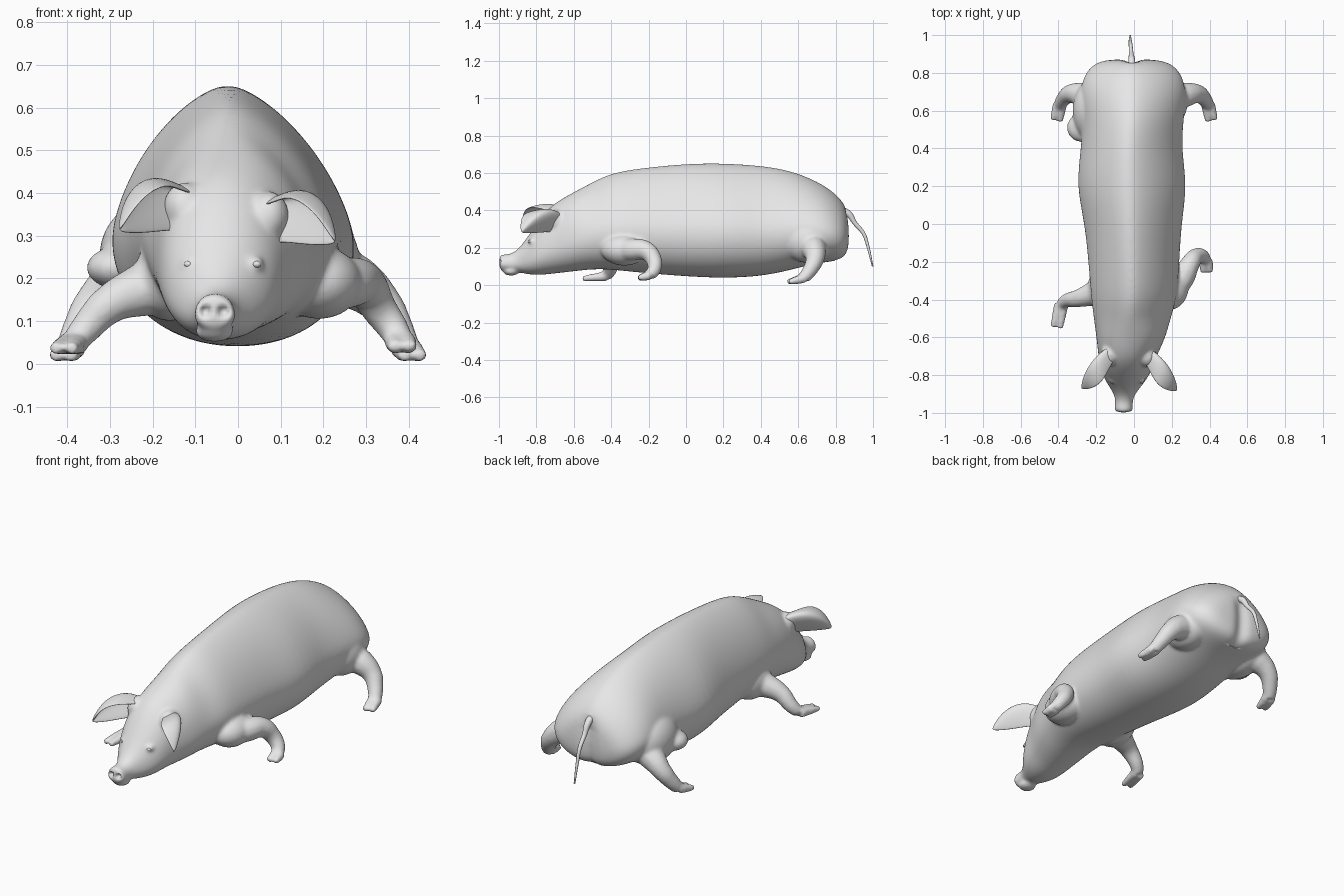
import bpy, math
from mathutils import Vector

cube = bpy.data.objects.get("Cube")
if cube:
    bpy.data.objects.remove(cube)

grey = bpy.data.materials.new("plain_grey")
grey.use_nodes = True
grey.diffuse_color = (0.8, 0.8, 0.8, 1)
grey.node_tree.nodes["Principled BSDF"].inputs["Base Color"].default_value = grey.diffuse_color


def link(name, data):
    ob = bpy.data.objects.new(name, data)
    bpy.context.scene.collection.objects.link(ob)
    return ob


def activate(*obs):
    bpy.ops.object.select_all(action='DESELECT')
    for ob in obs:
        ob.select_set(True)
    bpy.context.view_layer.objects.active = obs[0]


def mesh(name, verts, faces):
    me = bpy.data.meshes.new(name)
    me.from_pydata(verts, [], faces)
    return link(name, me)


def bake(ob):
    activate(ob)
    for mod in list(ob.modifiers):
        bpy.ops.object.modifier_apply(modifier=mod.name)


def finish(ob):
    activate(ob)
    ob.data.materials.clear()
    ob.data.materials.append(grey)
    bpy.ops.object.shade_smooth()


def tube(name, pts):
    """Tapered limb through points of (x, y, z, radius)."""
    cu = bpy.data.curves.new(name, 'CURVE')
    cu.dimensions = '3D'
    cu.bevel_depth = 1
    cu.bevel_resolution = 4
    cu.use_fill_caps = True
    sp = cu.splines.new('BEZIER')
    sp.bezier_points.add(len(pts) - 1)
    for bp, p in zip(sp.bezier_points, pts):
        bp.co = p[:3]
        bp.radius = p[3]
    for bp in sp.bezier_points:
        bp.handle_left_type = bp.handle_right_type = 'AUTO'
    ob = link(name, cu)
    activate(ob)
    bpy.ops.object.convert(target='MESH')
    return bpy.context.view_layer.objects.active


def ball(name, loc, scale):
    bpy.ops.mesh.primitive_uv_sphere_add(segments=32, ring_count=20, location=loc)
    ob = bpy.context.object
    ob.name = name
    ob.scale = scale
    activate(ob)
    bpy.ops.object.transform_apply(location=True, rotation=True, scale=True)
    return ob


# Torso and head: stations of y, centre x, half width, bottom, top
STATIONS = [
    (-1.0, -.055, .048, .08, .166), (-.975, -.055, .05, .078, .165),
    (-.94, -.053, .045, .078, .166), (-.9, -.05, .056, .072, .19),
    (-.86, -.047, .086, .06, .24), (-.81, -.043, .12, .054, .315),
    (-.76, -.04, .14, .055, .385), (-.7, -.035, .155, .062, .445),
    (-.6, -.015, .185, .073, .5), (-.5, -.01, .205, .085, .555),
    (-.4, 0, .228, .083, .605), (-.25, 0, .24, .065, .63),
    (0, -.005, .257, .045, .656), (.2, -.012, .298, .035, .658),
    (.4, -.015, .268, .045, .645), (.55, -.005, .27, .077, .62),
    (.68, -.005, .285, .112, .57), (.77, -.005, .27, .125, .517),
    (.835, -.005, .228, .135, .457), (.875, -.01, .15, .18, .38)]
N = 24
verts, faces = [], []
for y, cx, w, lo, hi in STATIONS:
    mid = lo + .4 * (hi - lo)
    head = y < -.55
    for i in range(N):
        a = math.tau * i / N
        c, s = math.cos(a), math.sin(a)
        e = 2 / (2.1 if head or s < 0 else 1.55)
        x = cx + math.copysign(abs(c) ** e, c) * w
        z = mid + math.copysign(abs(s) ** e, s) * (hi - mid if s > 0 else mid - lo)
        verts.append((x - (0 if head else .04 * (z - mid)), y, z))
for r in range(len(STATIONS) - 1):
    for i in range(N):
        j = (i + 1) % N
        faces.append((r * N + i, r * N + j, r * N + N + j, r * N + N + i))
last = len(verts) - N
faces += [tuple(reversed(range(N))), tuple(range(last, last + N))]
body = mesh("body", verts, faces)
body.modifiers.new("round", 'SUBSURF').levels = 2
bake(body)
parts = [body]

# Lower jaw, shoulders, haunches and ear roots
for name, loc, size in (
        ("lower_lip", (-.055, -.935, .075), (.046, .045, .024)),
        ("left_shoulder", (.19, -.33, .19), (.1, .125, .085)),
        ("right_shoulder", (-.16, -.34, .2), (.085, .125, .1)),
        ("left_haunch", (.18, .65, .24), (.105, .14, .12)),
        ("right_haunch", (-.21, .6, .25), (.115, .17, .13)),
        ("right_knee", (-.28, .51, .225), (.075, .075, .05)),
        ("left_ear_root", (.07, -.7, .345), (.05, .06, .06)),
        ("right_ear_root", (-.125, -.69, .365), (.05, .06, .06))):
    parts.append(ball(name, loc, size))


# Legs, each ending in two cloven toes
def leg(name, pts, toe):
    parts.append(tube(name, pts))
    ankle, toe = Vector(pts[-1][:3]), Vector(toe)
    side = (toe - ankle).cross(Vector((0, 0, 1))).normalized()
    for s in (-1, 1):
        a, b = ankle + side * s * .012, toe + side * s * .02
        m = (a + b) / 2
        parts.append(tube(name + "_toe", [(*a, .027), (*m, .022), (*b, .015)]))


leg("front_right_leg", [(-.1, -.32, .22, .07), (-.22, -.37, .175, .064), (-.3, -.395, .14, .047),
                        (-.355, -.405, .085, .038), (-.385, -.425, .048, .031)], (-.41, -.55, .036))
leg("front_left_leg", [(.15, -.36, .19, .06), (.25, -.3, .19, .062), (.295, -.215, .185, .053),
                       (.33, -.17, .13, .043), (.365, -.172, .08, .037),
                       (.38, -.195, .052, .031)], (.386, -.258, .038))
for s, name in ((1, "rear_left_leg"), (-1, "rear_right_leg")):
    leg(name, [(s * .14, .66, .24, .07), (s * .275, .685, .19, .066), (s * .335, .69, .14, .05),
               (s * .37, .665, .085, .041), (s * .393, .63, .037, .034)], (s * .411, .545, .017))

# Eyelids
for s in (-1, 1):
    parts.append(ball("eyelid", (-.036 + s * .078, -.825, .236), (.02, .02, .015)))

# Fuse everything into one smooth skin
activate(*parts)
bpy.ops.object.join()
mod = body.modifiers.new("fuse", 'REMESH')
mod.mode = 'VOXEL'
mod.voxel_size = .008
mod = body.modifiers.new("soften", 'SMOOTH')
mod.factor = .5
mod.iterations = 13
bake(body)

# Nostrils pressed into the snout disc, cleft pressed into the rump
for v in body.data.vertices:
    if v.co.y < -.96:
        for s in (-1, 1):
            d = math.hypot(v.co.x + .055 - s * .021, v.co.z - .123)
            v.co.y += .022 * max(0, 1 - (d / .016) ** 2)
    elif v.co.y > .8 and v.co.z < .42:
        v.co.y -= .02 * math.exp(-((v.co.x + .01) / .04) ** 2) * min(1, (.42 - v.co.z) / .08)
finish(body)


# Ears: cupped leaf between a front rim, a back ridge and a lower edge
RIM = [(.04, -.71, .37), (.08, -.78, .375), (.115, -.855, .395), (.175, -.888, .362), (.225, -.885, .288)]
RIDGE = [(.06, -.63, .37), (.12, -.645, .42), (.19, -.7, .43), (.228, -.79, .38), (.228, -.882, .285)]
EDGE = [(.05, -.68, .28), (.1, -.735, .28), (.14, -.785, .275), (.185, -.84, .273), (.224, -.88, .28)]
for s, name in ((1, "left_ear"), (-1, "right_ear")):
    pts = [(x if s > 0 else -.05 - x, y + (0 if s > 0 else .01), z + (0 if s > 0 else .028))
           for row in (RIM, RIDGE, EDGE) for x, y, z in row]
    n = len(RIM)
    quads = [(r * n + i, r * n + i + 1, r * n + n + i + 1, r * n + n + i)
             for r in range(2) for i in range(n - 1)]
    ear = mesh(name, pts, quads if s > 0 else [q[::-1] for q in quads])
    mod = ear.modifiers.new("thickness", 'SOLIDIFY')
    mod.thickness = .014
    mod.offset = 0
    ear.modifiers.new("round", 'SUBSURF').levels = 3
    bake(ear)
    finish(ear)

# Eyeballs
for s, name in ((1, "left_eye"), (-1, "right_eye")):
    finish(ball(name, (-.036 + s * .08, -.836, .233), (.01, .01, .008)))

# Tail
finish(tube("tail", [(-.01, .8, .41, .02), (-.012, .865, .385, .018), (-.015, .905, .33, .012),
                     (-.018, .95, .275, .01), (-.02, .972, .21, .008), (-.02, .998, .1, .004)]))
